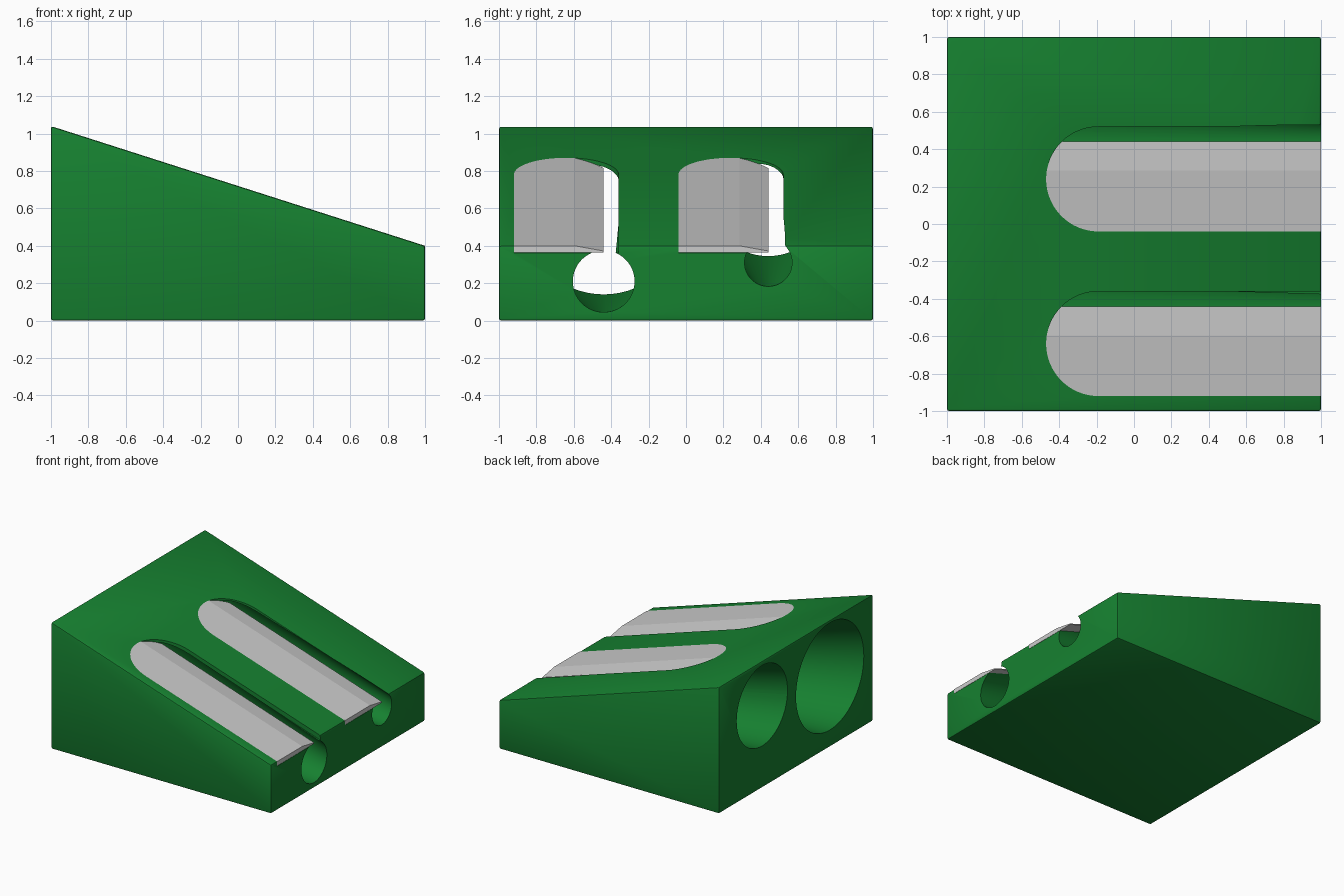
import bpy, bmesh, math
from mathutils import Vector

if "Cube" in bpy.data.objects:
    bpy.data.objects.remove(bpy.data.objects["Cube"])

TOP_L, TOP_R = 1.04, 0.40          # body height at x=-1 and x=1
SLOT_W, END_X = 0.56, -0.19        # slot width, centre of its round end
R = SLOT_W / 2


def surface(x):
    return (TOP_L + TOP_R) / 2 - x * (TOP_L - TOP_R) / 2


def loft(name, rings):
    """Join equal-length rings of points into a closed solid."""
    bm = bmesh.new()
    loops = [[bm.verts.new(p) for p in ring] for ring in rings]
    for a, b in zip(loops, loops[1:]):
        for i in range(len(a)):
            j = (i + 1) % len(a)
            bm.faces.new((a[i], a[j], b[j], b[i]))
    bm.faces.new(loops[0][::-1])
    bm.faces.new(loops[-1])
    bmesh.ops.recalc_face_normals(bm, faces=bm.faces)
    mesh = bpy.data.meshes.new(name)
    bm.to_mesh(mesh)
    bm.free()
    obj = bpy.data.objects.new(name, mesh)
    bpy.context.collection.objects.link(obj)
    return obj


def strip(name, y0, offsets, x_end, top, bottom):
    """Round-ended plate following the slope; offsets are y steps from y0."""
    rings = []
    for d in offsets:
        x0 = END_X - math.sqrt(max(0, R * R - (d - R) ** 2))
        t, b = top(d), bottom
        rings.append([(x0, y0 + d, surface(x0) + t), (x_end, y0 + d, surface(x_end) + t),
                      (x_end, y0 + d, surface(x_end) + b), (x0, y0 + d, surface(x0) + b)])
    return loft(name, rings)


def cone(name, y, z_l, r_l, z_r, r_r, n=64):
    """Tapered pencil hole, lengthened a little past both faces."""
    rings = []
    for x in (-1.05, 1.05):
        t = (x + 1) / 2
        z, r = z_l + (z_r - z_l) * t, r_l + (r_r - r_l) * t
        rings.append([(x, y + r * math.cos(2 * math.pi * i / n),
                       z + r * math.sin(2 * math.pi * i / n)) for i in range(n)])
    return loft(name, rings)


def activate(obj):
    bpy.ops.object.select_all(action='DESELECT')
    obj.select_set(True)
    bpy.context.view_layer.objects.active = obj


# wedge body with slightly softened edges
profile = [(-1, 0), (1, 0), (1, TOP_R), (-1, TOP_L)]
body = loft("sharpener_body", [[(x, y, z) for x, z in profile] for y in (-1, 1)])
bev = body.modifiers.new("bevel", 'BEVEL')
bev.width, bev.segments = 0.012, 2
activate(body)
bpy.ops.object.modifier_apply(modifier="bevel")

arc = [R - R * math.cos(math.pi * i / 32) for i in range(33)]
blade_steps = sorted([d for d in arc if d < 0.475] + [0.325, 0.48])

# pencil holes, blade slots and blades
sets = [("large", -0.92, (-0.44, 0.58, 0.44, 0.21, 0.165)),
        ("small", -0.04, (0.44, 0.675, 0.33, 0.31, 0.127))]
for label, y0, hole in sets:
    cutters = [cone(label + "_hole_cutter", *hole),
               strip(label + "_slot_cutter", y0, arc, 1.1, lambda d: 0.3, -0.038)]
    for cutter in cutters:
        mod = body.modifiers.new("cut", 'BOOLEAN')
        mod.operation, mod.solver, mod.object = 'DIFFERENCE', 'EXACT', cutter
        activate(body)
        bpy.ops.object.modifier_apply(modifier="cut")
        bpy.data.objects.remove(cutter, do_unlink=True)
    # blade with its cutting edge ground down along the open side
    blade = strip(label + "_blade", y0, blade_steps, 1.0,
                  lambda d: -max(0, d - 0.325) / 0.155 * 0.028, -0.036)
    activate(blade)
    bpy.ops.object.shade_smooth_by_angle(angle=math.radians(8))

# green finish
green = bpy.data.materials.new("green")
green.diffuse_color = (0.008, 0.22, 0.03, 1)
green.use_nodes = True
green.node_tree.nodes["Principled BSDF"].inputs["Base Color"].default_value = green.diffuse_color
body.data.materials.clear()
body.data.materials.append(green)
activate(body)
bpy.ops.object.shade_smooth_by_angle(angle=math.radians(25))
